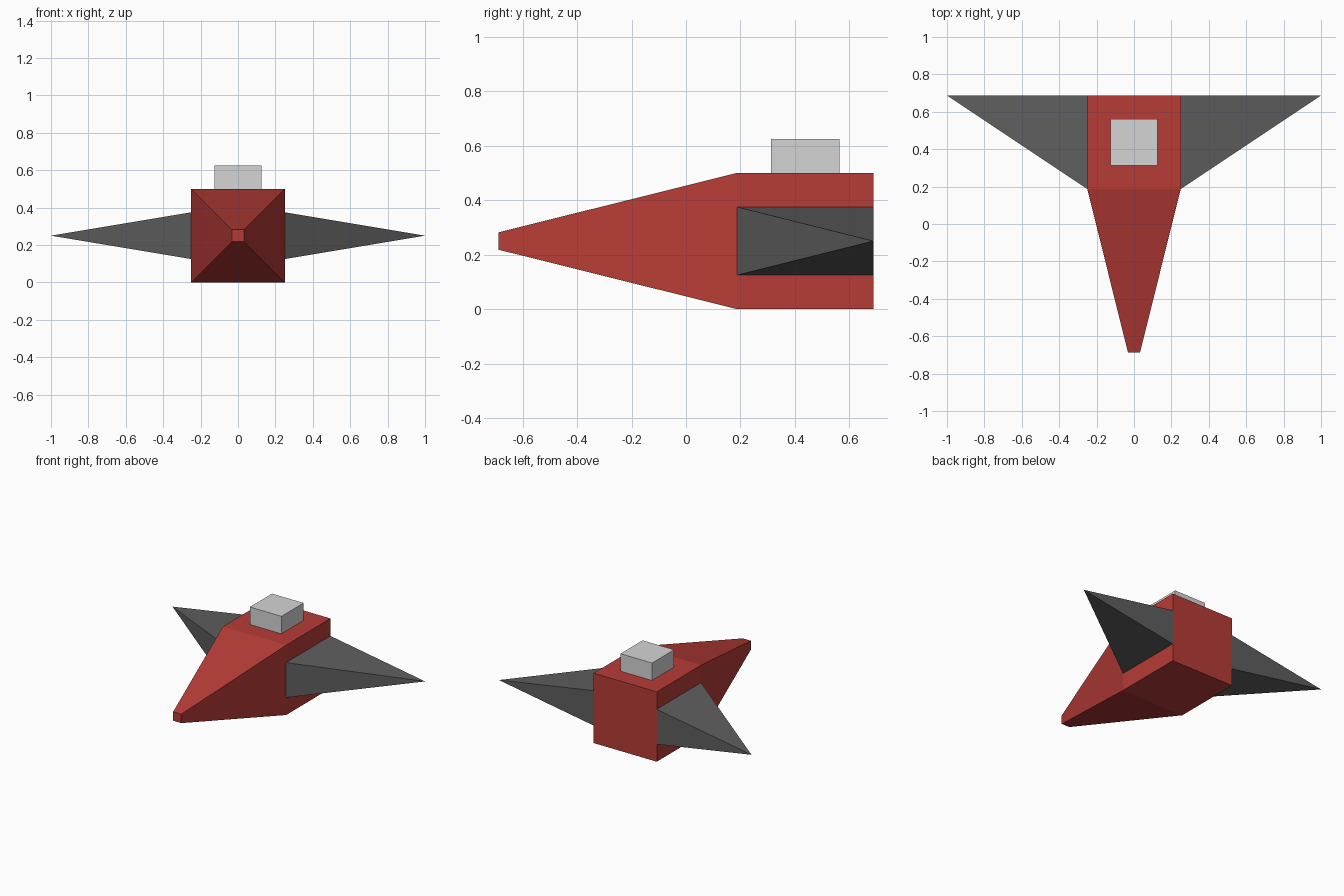
import bpy
import bmesh

if "Cube" in bpy.data.objects:
    bpy.data.objects.remove(bpy.data.objects["Cube"], do_unlink=True)

BACK, SHOULDER, NOSE = 0.6875, 0.1875, -0.6875
MID_Z = 0.25


def material(name, color):
    mat = bpy.data.materials.new(name)
    mat.use_nodes = True
    mat.diffuse_color = (*color, 1)
    mat.node_tree.nodes["Principled BSDF"].inputs["Base Color"].default_value = (*color, 1)
    return mat


def finish(bm, name, mat):
    bmesh.ops.recalc_face_normals(bm, faces=bm.faces)
    mesh = bpy.data.meshes.new(name)
    bm.to_mesh(mesh)
    bm.free()
    mesh.materials.append(mat)
    obj = bpy.data.objects.new(name, mesh)
    bpy.context.collection.objects.link(obj)
    return obj


red = material("hull red", (0.473, 0.045, 0.038))
dark_grey = material("wing dark grey", (0.112, 0.112, 0.112))
light_grey = material("cockpit light grey", (0.665, 0.665, 0.665))

# Fuselage: square sections lofted from the tail to the blunt nose
bm = bmesh.new()
rings = []
for y, half in ((BACK, 0.25), (SHOULDER, 0.25), (NOSE, 0.032)):
    corners = ((-half, -half), (half, -half), (half, half), (-half, half))
    rings.append([bm.verts.new((x, y, MID_Z + z)) for x, z in corners])
for a, b in zip(rings, rings[1:]):
    for i in range(4):
        j = (i + 1) % 4
        bm.faces.new((a[i], a[j], b[j], b[i]))
bm.faces.new(rings[0])
bm.faces.new(rings[-1])
finish(bm, "fuselage", red)

# Wings: swept pyramids whose tips line up with the tail
for side, name in ((1, "left_wing"), (-1, "right_wing")):
    bm = bmesh.new()
    root = [bm.verts.new((side * 0.25, y, MID_Z + z)) for y, z in
            ((SHOULDER, -0.125), (BACK, -0.125), (BACK, 0.125), (SHOULDER, 0.125))]
    tip = bm.verts.new((side, BACK, MID_Z))
    bm.faces.new(root)
    for i in range(4):
        bm.faces.new((root[i], root[(i + 1) % 4], tip))
    finish(bm, name, dark_grey)

# Cockpit: low block on the roof
bm = bmesh.new()
bmesh.ops.create_cube(bm, size=0.25)
bmesh.ops.scale(bm, vec=(1, 1, 0.5), verts=bm.verts)
bmesh.ops.translate(bm, vec=(0, 0.4375, 0.5625), verts=bm.verts)
finish(bm, "cockpit", light_grey)
